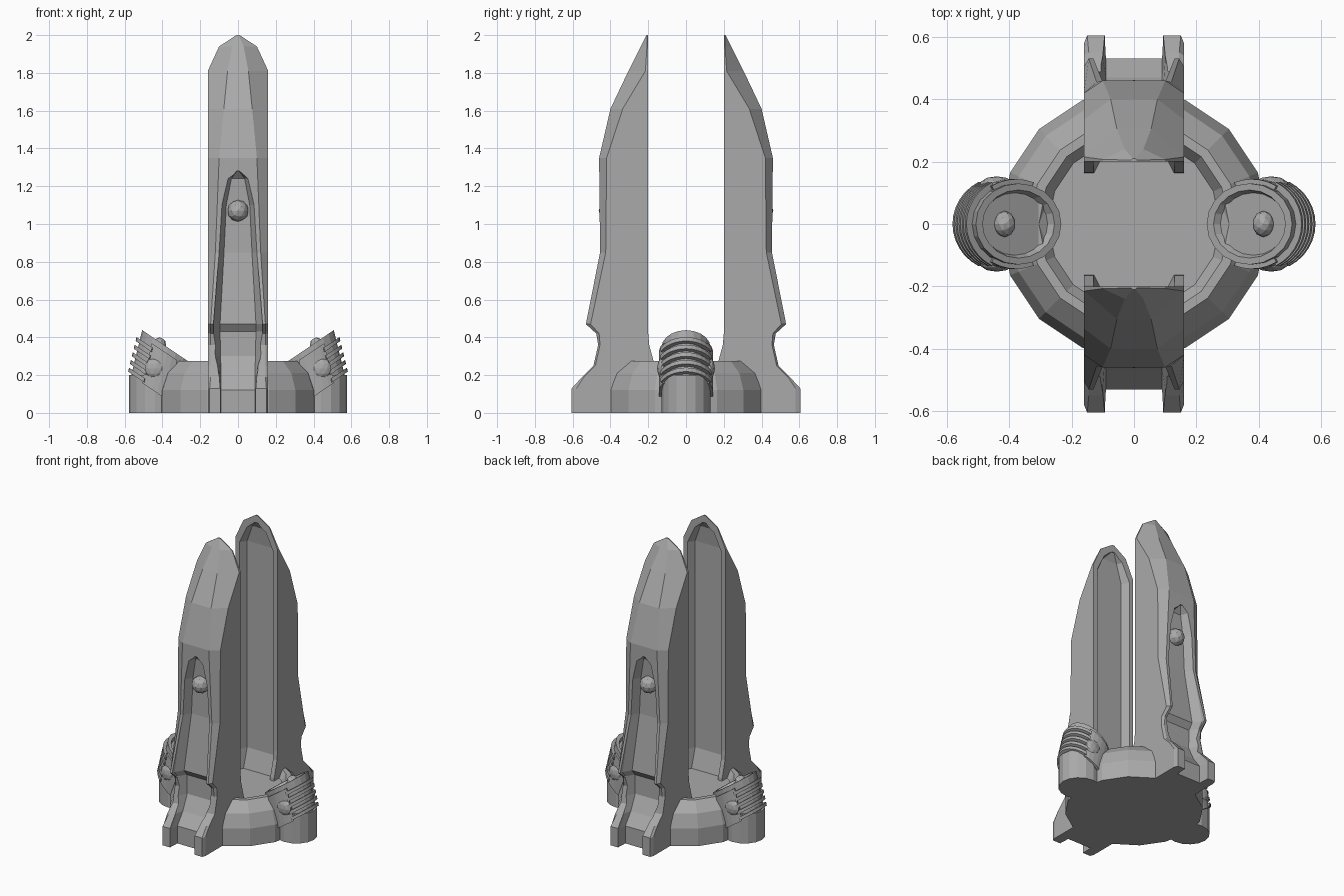
import bpy, bmesh, math
from mathutils import Matrix, Vector

cube = bpy.data.objects.get("Cube")
if cube:
    bpy.data.objects.remove(cube, do_unlink=True)

stone = bpy.data.materials.new("stone_grey")
stone.use_nodes = True
GREY = (0.4, 0.4, 0.4, 1)
stone.diffuse_color = GREY
stone.node_tree.nodes["Principled BSDF"].inputs["Base Color"].default_value = GREY


def finish(name, bm):
    bmesh.ops.recalc_face_normals(bm, faces=bm.faces)
    mesh = bpy.data.meshes.new(name)
    bm.to_mesh(mesh)
    bm.free()
    mesh.materials.append(stone)
    obj = bpy.data.objects.new(name, mesh)
    bpy.context.collection.objects.link(obj)
    return obj


def loft(name, rows, closed=False):
    """Skin equal-length rings of points; cap the ends unless the rows loop."""
    bm = bmesh.new()
    rings = [[bm.verts.new(p) for p in row] for row in rows]
    pairs = list(zip(rings, rings[1:]))
    if closed:
        pairs.append((rings[-1], rings[0]))
    else:
        bm.faces.new(rings[0])
        bm.faces.new(rings[-1])
    n = len(rings[0])
    for a, b in pairs:
        for i in range(n):
            j = (i + 1) % n
            bm.faces.new((a[i], a[j], b[j], b[i]))
    return finish(name, bm)


def stud(name, centre, radius, scale=(1, 1, 1)):
    bm = bmesh.new()
    bmesh.ops.create_icosphere(bm, subdivisions=2, radius=radius)
    bmesh.ops.scale(bm, vec=scale, verts=bm.verts)
    bmesh.ops.translate(bm, vec=centre, verts=bm.verts)
    return finish(name, bm)


def carve(obj, cutter):
    cutter.hide_render = True
    mod = obj.modifiers.new("carve", 'BOOLEAN')
    mod.operation, mod.solver, mod.object = 'DIFFERENCE', 'EXACT', cutter
    bpy.context.view_layer.update()
    graph = bpy.context.evaluated_depsgraph_get()
    mesh = bpy.data.meshes.new_from_object(obj.evaluated_get(graph))
    obj.modifiers.clear()
    obj.data = mesh
    bpy.data.objects.remove(cutter, do_unlink=True)


def opposite(obj, name):
    """Copy turned half way round the vertical axis."""
    twin = bpy.data.objects.new(name, obj.data.copy())
    twin.data.transform(Matrix.Rotation(math.pi, 4, 'Z'))
    bpy.context.collection.objects.link(twin)


# Round base with a bevelled shoulder and a sunken floor
SIDES = 16
profile = [(.43, 0), (.43, .12), (.40, .21), (.335, .275), (.305, .275), (.275, .23)]
loft("base", [[(r * math.cos(a), r * math.sin(a), z)
               for a in (2 * math.pi * i / SIDES for i in range(SIDES))]
              for r, z in profile])

# Tall fin: height, half width, side edge y, face half width, face y, inner y
fin_rows = [
    (2.0, .008, -.205, .004, -.21, -.2), (1.94, .10, -.207, .03, -.24, -.2),
    (1.81, .16, -.215, .055, -.305, -.2), (1.61, .16, -.335, .075, -.40, -.2),
    (1.35, .16, -.42, .10, -.46, -.2), (.85, .16, -.425, .12, -.455, -.2),
    (.47, .16, -.505, .145, -.53, -.2), (.42, .16, -.46, .145, -.475, -.2),
    (.36, .16, -.455, .145, -.465, -.195), (.25, .16, -.48, .145, -.49, -.165),
    (.19, .16, -.54, .145, -.55, -.16), (.13, .16, -.58, .15, -.605, -.16),
    (0, .16, -.58, .15, -.605, -.16)]
fin = loft("front_fin", [[(-w, yi, z), (w, yi, z), (w, ys, z), (f, yo, z), (-f, yo, z), (-w, ys, z)]
                         for z, w, ys, f, yo, yi in fin_rows])

# Outer arched slot: height, mouth half width, floor half width, floor y
slot_rows = [
    (1.28, .012, .006, -.445), (1.24, .055, .035, -.41), (1.10, .085, .062, -.40),
    (.85, .10, .074, -.40), (.47, .13, .095, -.45), (.43, .13, .095, -.42),
    (.30, .12, .092, -.42), (.20, .10, .09, -.47), (.12, .093, .09, -.53), (-.05, .093, .09, -.53)]
carve(fin, loft("slot_cutter", [[(-b, y, z), (b, y, z), (a, y - .055, z), (a, -.8, z),
                                 (-a, -.8, z), (-a, y - .055, z)] for z, a, b, y in slot_rows]))

# Inner sunken panel: height, mouth half width, floor half width
panel_rows = [(1.95, .02, .01, -.205), (1.90, .08, .055, -.235), (1.78, .13, .105, -.25),
              (.36, .13, .105, -.25), (.23, .13, .105, -.21)]
carve(fin, loft("panel_cutter", [[(-b, y, z), (b, y, z), (a, max(y + .05, -.2), z), (a, 0, z),
                                  (-a, 0, z), (-a, max(y + .05, -.2), z)] for z, a, b, y in panel_rows]))
opposite(fin, "back_fin")
opposite(stud("front_fin_stud", (0, -.405, 1.07), .057), "back_fin_stud")

# Side pods: tilted oval drums, t runs from the top rim to the bottom
TOP, BOTTOM = Vector((.37, 0, .345)), Vector((.43, 0, .10))
LONG, WIDE = Vector((.137, 0, .093)), Vector((0, .13, 0))
NORMAL = LONG.cross(WIDE).normalized()


def on_drum(t, angle, out=0.0, sink=0.0, size=1.0):
    c, s = math.cos(angle), math.sin(angle)
    grow_l = size + out / LONG.length
    grow_w = size + out / WIDE.length
    return TOP.lerp(BOTTOM, t) + LONG * c * grow_l + WIDE * s * grow_w - NORMAL * sink


def drum_ring(**kw):
    return [on_drum(angle=2 * math.pi * i / 20, **kw) for i in range(20)]


def band(name, t0, t1, start, end, thick, steps=10):
    rows = []
    for i in range(steps + 1):
        a = math.radians(start + (end - start) * i / steps)
        rows.append([on_drum(t0, a, -.01), on_drum(t0, a, thick),
                     on_drum(t1, a, thick), on_drum(t1, a, -.01)])
    return loft(name, rows)


parts = []
pedestal = [[(.44 + .137 * math.cos(a), .13 * math.sin(a), z)
             for a in (2 * math.pi * i / SIDES for i in range(SIDES))] for z in (0, .2)]
parts.append(loft("pod_pedestal", pedestal))
parts.append(loft("pod_drum", [drum_ring(t=1), drum_ring(t=0), drum_ring(t=0, size=.84),
                               drum_ring(t=0, size=.77, sink=.022)]))
parts.append(stud("pod_dish_stud", (.415, 0, .358), .042, (.85, 1, 1)))

# Raised ribs round the outside, held by a plate and a stud on each flank
for i in range(5):
    t = .2 + i * .165
    parts.append(band(f"pod_rib_{i + 1}", t, t + .085, -62, 62, .022, 12))
for side, sign in (("back", 1), ("front", -1)):
    parts.append(band(f"pod_{side}_plate", .12, .98, sign * 58, sign * 112, .014, 5))
    parts.append(stud(f"pod_{side}_stud", (.44, sign * .125, .235), .056, (1, .5, 1)))
for part in parts:
    opposite(part, "right_" + part.name)
    part.name = "left_" + part.name
